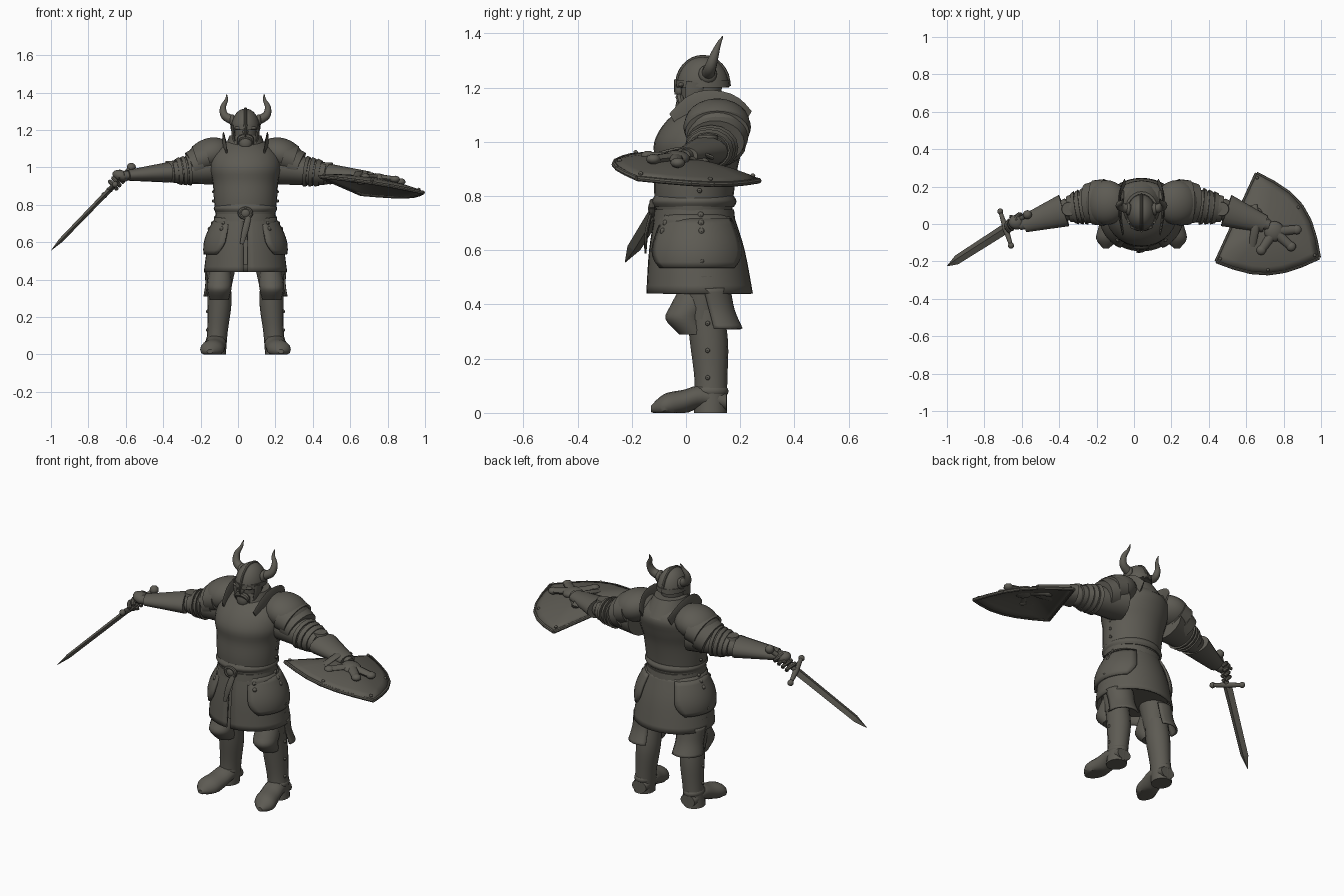
import bpy, bmesh
from math import sin, cos, pi, tau, radians
from mathutils import Vector, Matrix

if "Cube" in bpy.data.objects:
    bpy.data.objects.remove(bpy.data.objects["Cube"], do_unlink=True)

CENTRE = .04  # body centre line
RIGHTWARD, BACKWARD, UPWARD = Vector((1, 0, 0)), Vector((0, 1, 0)), Vector((0, 0, 1))

pewter = bpy.data.materials.new("dark_pewter")
pewter.use_nodes = True
pewter.diffuse_color = (.11, .104, .087, 1)
pewter.node_tree.nodes["Principled BSDF"].inputs["Base Color"].default_value = pewter.diffuse_color


def finish(name, bm, thickness=0):
    """Turn a bmesh into a shaded object that never sinks below the ground."""
    for vert in bm.verts:
        vert.co.z = max(vert.co.z, 0)
    bmesh.ops.recalc_face_normals(bm, faces=bm.faces)
    mesh = bpy.data.meshes.new(name)
    bm.to_mesh(mesh)
    bm.free()
    part = bpy.data.objects.new(name, mesh)
    bpy.context.collection.objects.link(part)
    mesh.materials.append(pewter)
    if thickness:
        solid = part.modifiers.new("thickness", "SOLIDIFY")
        solid.thickness = thickness
        solid.offset = 0
    bpy.ops.object.select_all(action="DESELECT")
    part.select_set(True)
    bpy.context.view_layer.objects.active = part
    bpy.ops.object.shade_smooth_by_angle(angle=radians(40))


def bridge(bm, rows, closed):
    """Join neighbouring rows of vertices with quads."""
    for lower, upper in zip(rows, rows[1:]):
        for j in range(len(lower) if closed else len(lower) - 1):
            k = (j + 1) % len(lower)
            bm.faces.new((lower[j], lower[k], upper[k], upper[j]))


def spline(keys, u):
    """Smooth curve through the keys."""
    place = u * (len(keys) - 1)
    i = min(int(place), len(keys) - 2)
    f = place - i
    a, b, c, d = [keys[max(0, min(len(keys) - 1, i + k))] for k in (-1, 0, 1, 2)]
    return b + ((c - a) * f + (a * 2 - b * 5 + c * 4 - d) * f ** 2 + ((b - c) * 3 + d - a) * f ** 3) / 2


def tube(name, keys, flat=1, ref=UPWARD, axis=None, sides=16, arc=None, thickness=0, detail=4):
    """Sweep an ellipse through keys of (x, y, z, radius)."""
    bm = bmesh.new()
    keys = [Vector(key) for key in keys]
    steps = detail * (len(keys) - 1)
    path = [spline(keys, i / steps) for i in range(steps + 1)]
    start, end = arc or (0, tau)
    count = sides + 1 if arc else sides
    rows = []
    for i, point in enumerate(path):
        along = axis or (path[min(i + 1, steps)] - path[max(i - 1, 0)]).to_3d().normalized()
        across = ref.cross(along).normalized()
        over = along.cross(across) * flat
        angles = [start + (end - start) * j / sides for j in range(count)]
        rows.append([bm.verts.new(point.to_3d() + (across * cos(a) + over * sin(a)) * point.w) for a in angles])
    bridge(bm, rows, not arc)
    if not arc:
        bm.faces.new(rows[0])
        bm.faces.new(rows[-1])
    finish(name, bm, thickness)


def column(name, keys, x=CENTRE, **options):
    """Upright tube through keys of (y, z, radius)."""
    tube(name, [(x, *key) for key in keys], ref=BACKWARD, axis=UPWARD, **options)


def limb(name, start, end, thick, thin, **options):
    """Straight tapering tube between two points."""
    tube(name, [(*start, thick), (*end, thin)], **options)


def ball(name, place, radius, wide=1, deep=1, tall=1, tilt=0, sides=16):
    bm = bmesh.new()
    size = Matrix.Diagonal((radius * wide, radius * deep, radius * tall, 1))
    bmesh.ops.create_uvsphere(bm, u_segments=sides, v_segments=sides // 2 + 2, radius=1,
                              matrix=Matrix.Translation(place) @ Matrix.Rotation(tilt, 4, "Y") @ size)
    finish(name, bm)


def stud(name, place):
    ball(name, place, .009, sides=8)


# Cuirass, waist band, belt and gorget
column("cuirass", [(.03, .7, .155), (.03, .82, .168), (.04, .92, .175), (.05, 1, .19), (.08, 1.08, .17), (.09, 1.15, .08)],
       flat=.88, sides=28)
column("waist_band", [(.03, .76, .16), (.03, .78, .17), (.03, .8, .16)], flat=.92, sides=28)
column("belt", [(.03, .71, .165), (.03, .75, .16)], flat=.92, sides=28)
column("gorget", [(.1, 1.08, .12), (.08, 1.17, .085)], flat=1.1, sides=24)

# Skirt, open in a narrow wedge at the front
gap = radians(3)
column("skirt", [(.03, .73, .16), (.04, .6, .195), (.05, .44, .218)], flat=.88, sides=36,
       arc=(gap - pi / 2, pi * 1.5 - gap), thickness=.01)
column("inner_skirt", [(.04, .72, .15), (.05, .48, .19)], flat=.88, sides=28)

# Knotted strap with a hanging end
knot = [CENTRE, -.125, .755]
loop = [tau * i / 8 for i in range(9)]
tube("belt_knot", [(knot[0] + .032 * cos(a), knot[1], knot[2] + .025 * sin(a), .01) for a in loop],
     ref=BACKWARD, sides=8, detail=2)
ball("belt_buckle", knot, .025, deep=.6)
tube("hanging_strap", [(.06, -.125, .75, .014), (.04, -.145, .67, .017), (.02, -.15, .59, .01)],
     flat=.4, ref=BACKWARD, sides=8)


def hip(turn, height):
    """Point on the flared hip surface, by angle from the side and by height."""
    radius = .165 + .055 * sin(1.9 * (.715 - height) / .18)
    return radius * cos(turn), .04 + .87 * radius * sin(turn), height


for side, tag in ((-1, "right"), (1, "left")):
    def at(x, y, z, *radius):
        return (CENTRE + side * x, y, z, *radius)

    # Rounded hip plate with straps and rivets
    bm = bmesh.new()
    rows = []
    for i in range(9):
        drop = i / 8
        reach = 1.05 - 1.3 * max(0, drop - .55) ** 2
        rows.append([bm.verts.new(at(*hip(reach * (j / 6 - 1), .715 - .18 * drop))) for j in range(13)])
    bridge(bm, rows, False)
    finish(tag + "_hip_plate", bm, thickness=.012)
    for i in range(3):
        for turn in (-.85, .1):
            ball(f"{tag}_hip_strap_{i}", at(*hip(turn, .73 - i * .03)), .013, sides=8)
        stud(f"{tag}_waist_stud_{i}", at(.17, .05, .82 + i * .05))
        stud(f"{tag}_greave_stud_{i}", at(.203, .08, .13 + i * .1))
    stud(tag + "_hip_plate_stud", at(*hip(.1, .56)))

    # Leg: thigh, knee cap, greave and boot
    limb(tag + "_thigh", at(.13, .06, .5), at(.14, .06, .34), .085, .06)
    tube(tag + "_knee_cap", [at(.135, .03, .44, .058), at(.138, .012, .39, .066), at(.14, -.005, .345, .064), at(.14, .03, .29, .05)],
         flat=1.1, ref=BACKWARD, axis=UPWARD)
    tube(tag + "_greave", [at(.14, .07, .38, .062), at(.14, .085, .26, .064), at(.15, .092, .12, .055), at(.16, .09, 0, .055)],
         flat=1.1, ref=BACKWARD, axis=UPWARD)
    tube(tag + "_boot", [at(.155, .15, .04, .045), at(.158, .06, .06, .056), at(.168, -.01, .04, .06),
                         at(.182, -.08, .025, .06), at(.19, -.13, .015, .015)], flat=.75, axis=-BACKWARD)
    ball(tag + "_ankle_guard", at(.155, .09, .08), .056, deep=1.2, tall=.6)
    # Torn cloth behind the knee
    arc = (-.2, 2.2) if side > 0 else (pi - 2.2, pi + .2)
    column(tag + "_torn_cloth", [(.08, .46, .08), (.1, .38, .075), (.12, .31, .085)], x=at(.135, 0, 0)[0],
           arc=arc, sides=9, thickness=.01)

    # Layered shoulder armour and upright neck guard
    ball(tag + "_shoulder_cap", at(.19, .115, 1.07), .12, tall=.72, tilt=side * .3, sides=24)
    limb(tag + "_shoulder_rim", at(.2, .115, 1.055), at(.26, .115, 1.035), .125, .118, flat=.7, sides=28)
    limb(tag + "_lower_lame", at(.24, .115, 1.02), at(.29, .11, 1), .115, .105, flat=.8, sides=28)
    tube(tag + "_neck_guard", [at(.1, -.04, 1.07, .04), at(.115, .05, 1.12, .065), at(.115, .15, 1.12, .06), at(.09, .22, 1.08, .04)],
         flat=.12, ref=RIGHTWARD, sides=10)

    # Curved horn with its socket
    tube(tag + "_horn", [at(.06, .08, 1.25, .026), at(.11, .09, 1.275, .022), at(.12, .105, 1.32, .016), at(.102, .12, 1.36, .009), at(.1, .136, 1.39, .002)],
         ref=BACKWARD, sides=12)
    ball(tag + "_horn_socket", at(.07, .08, 1.25), .034, wide=.5)

    # Cheek guard, brow and moustache
    tube(tag + "_cheek_guard", [at(.068, .035, 1.22, .035), at(.063, .025, 1.16, .03), at(.05, .015, 1.11, .015)],
         flat=.3, ref=RIGHTWARD, sides=10)
    tube(tag + "_moustache", [at(0, -.025, 1.165, .014), at(.03, -.02, 1.155, .014), at(.04, -.01, 1.12, .004)],
         ref=BACKWARD, sides=8)
    ball(tag + "_brow", at(.03, -.015, 1.21), .03, deep=.5, tall=.35)

# Head, beard and helmet
column("head", [(.045, 1.09, .04), (.055, 1.15, .06), (.055, 1.24, .065)], flat=1.2)
tube("beard", [(CENTRE, 0, 1.155, .042), (CENTRE, -.01, 1.12, .036), (CENTRE, -.01, 1.09, .015)], flat=.8, ref=BACKWARD)
ball("nose", (CENTRE, -.025, 1.19), .015, tall=1.4)
dome = [pi / 2 * i / 6 for i in range(7)]
column("helmet", [(.062, 1.2 + .113 * sin(a), .004 + .074 * cos(a)) for a in dome], flat=1.25, sides=24, detail=2)
column("helmet_band", [(.062, 1.205, .08), (.062, 1.228, .079)], flat=1.25, sides=24)
ridge = [pi * i / 8 for i in range(9)]
tube("helmet_crest", [(CENTRE, .062 - .096 * cos(a), 1.205 + .108 * sin(a), .008) for a in ridge], ref=RIGHTWARD, sides=8, detail=2)
limb("nose_guard", (CENTRE, -.035, 1.23), (CENTRE, -.035, 1.175), .01, .008, sides=8, ref=BACKWARD)

# Arms, from shoulder to wrist, with a wide forearm cuff
arms = {"right": [Vector(p) for p in ((-.13, .115, 1), (-.35, .08, .975), (-.59, 0, .957))],
        "left": [Vector(p) for p in ((.2, .115, 1), (.47, .08, .965), (.7, 0, .95))]}
for tag, (shoulder, elbow, wrist) in arms.items():
    limb(tag + "_upper_arm", shoulder, elbow, .11, .07, flat=.85)
    limb(tag + "_forearm", elbow.lerp(wrist, .1), wrist, .088, .046, flat=.62)
    limb(tag + "_wrist", elbow, wrist.lerp(elbow, -.1), .06, .026, flat=.85)
    for i in range(3):
        band = elbow.lerp(shoulder, .1 + i * .12)
        limb(f"{tag}_arm_band_{i}", band.lerp(shoulder, .1), band, .09 + i * .005, .08 + i * .006, flat=.84)
    limb(tag + "_elbow_disc", elbow + UPWARD * .04, elbow + UPWARD * .06, .04, .036, ref=BACKWARD)
    ball(tag + "_elbow_guard", elbow, .057)

# Sword with crossguard and pommel
pommel, tip = Vector((-.57, .05, 1)), Vector((-1, -.225, .555))
hilt = pommel.lerp(tip, .27)
guard = Vector((.06, -.19, .06)).normalized() * .1
blade_flat = (tip - pommel).cross(guard)
limb("sword_grip", pommel, hilt, .013, .013, sides=10)
shoulder_point = pommel.lerp(tip, .88)
limb("sword_blade", hilt, shoulder_point, .03, .026, flat=.45, ref=blade_flat, sides=4)
limb("sword_point", shoulder_point, tip, .026, .001, flat=.45, ref=blade_flat, sides=4)
ball("sword_pommel", pommel, .024)
for end in (guard, -guard):
    limb("sword_crossguard", hilt, hilt + end, .016, .01, sides=10)
    ball("sword_guard_knob", hilt + end, .017, sides=10)

# Right hand closed around the grip
ball("right_palm", (-.625, .01, .955), .04, wide=1.2, tall=.75, tilt=.3)
for i in range(4):
    grip = pommel.lerp(tip, .1 + i * .04)
    curl = [grip + BACKWARD * .03 * cos(a) + UPWARD * .022 * sin(a) - RIGHTWARD * .02 * sin(a) for a in (pi, pi / 2, 0, -1)]
    tube(f"right_finger_{i}", [(*joint, .011) for joint in curl], sides=8)
limb("right_thumb", (-.6, .03, .96), (-.665, .04, .945), .013, .008, sides=8)

# Domed shield: one straight edge and two bowed ones
front, back, point = Vector((.44, -.2)), Vector((.655, .27)), Vector((.99, -.18))
boss = Vector((.7, -.02))


def edge(start, end, bow):
    run = end - start
    out = Vector((run.y, -run.x)).normalized() * bow
    return [start.lerp(end, i / 6) + out * sin(pi * i / 6) for i in range(6)]


def on_shield(spot, reach, lift=0):
    flat = boss.lerp(spot, reach)
    return flat.x, flat.y, .99 - .15 * flat.x - .13 * flat.y + .05 * (1 - reach ** 2) + lift


outline = edge(front, point, .075) + edge(point, back, .09) + edge(back, front, 0)
bm = bmesh.new()
rows = [[bm.verts.new(on_shield(spot, reach)) for spot in outline] for reach in (1, .85, .65, .4, .2)]
bridge(bm, rows, True)
bm.faces.new(rows[-1])
finish("shield", bm, thickness=.014)
for spot, following in zip(outline, outline[1:] + outline[:1]):
    limb("shield_rim", on_shield(spot, 1), on_shield(following, 1), .01, .01, sides=8, detail=1)
for spot in outline[::3]:
    stud("shield_rivet", on_shield(spot, .92, .008))

# Raised crossed ornament and strap on the shield
ball("ornament_boss", (.75, -.04, .94), .055, tall=.5, tilt=.15)
for i, (x, y) in enumerate(((.66, .06), (.87, -.03), (.84, -.12), (.68, -.14))):
    end = Vector((x, y))
    limb(f"ornament_arm_{i}", (.75, -.04, .945), (x, y, .985 - .06 * (x - .6) - .13 * y - .05), .028, .022, flat=.7, sides=10)
    ball(f"ornament_claw_{i}", (x, y, .935 - .06 * (x - .6) - .13 * y), .027, tall=.7, sides=10)
tube("shield_strap", [(.64, .1, .94, .02), (.65, 0, .975, .022), (.63, -.12, .95, .02)], flat=.4, sides=10)
